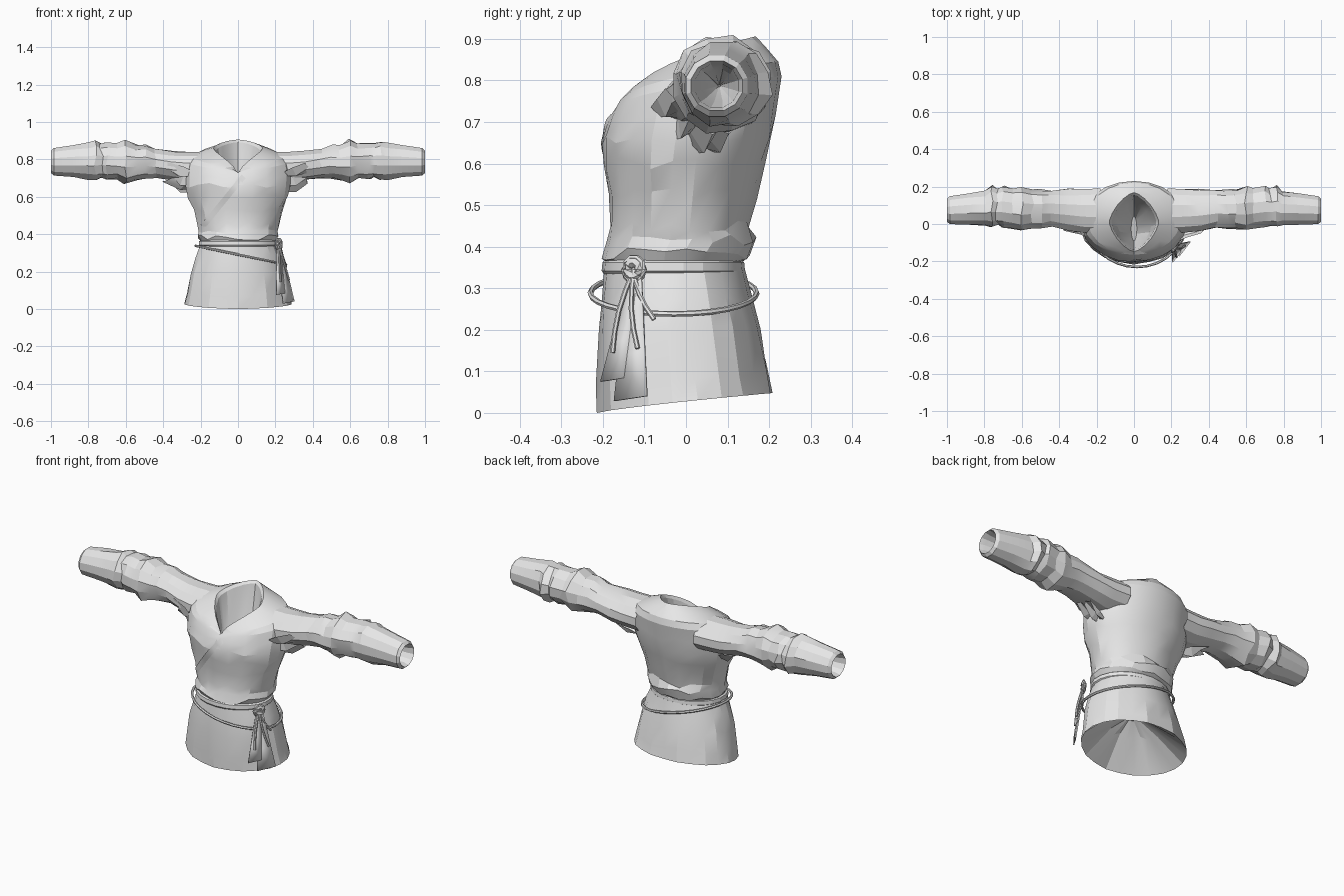
import bpy, bmesh, math, random
from mathutils import Vector
from mathutils.bvhtree import BVHTree

random.seed(4)
cube = bpy.data.objects.get("Cube")
if cube:
    bpy.data.objects.remove(cube)

cloth = bpy.data.materials.new("grey cloth")
cloth.use_nodes = True
GREY = (0.8, 0.8, 0.8, 1)
cloth.diffuse_color = GREY
cloth.node_tree.nodes["Principled BSDF"].inputs["Base Color"].default_value = GREY


def build(name, verts, faces, angle=18):
    """Make a shaded mesh object from points and faces."""
    mesh = bpy.data.meshes.new(name)
    mesh.from_pydata([tuple(v) for v in verts], [], faces)
    bm = bmesh.new()
    bm.from_mesh(mesh)
    bmesh.ops.recalc_face_normals(bm, faces=bm.faces)
    bm.to_mesh(mesh)
    bm.free()
    obj = bpy.data.objects.new(name, mesh)
    bpy.context.collection.objects.link(obj)
    mesh.materials.append(cloth)
    bpy.ops.object.select_all(action="DESELECT")
    obj.select_set(True)
    bpy.context.view_layer.objects.active = obj
    bpy.ops.object.shade_smooth_by_angle(angle=math.radians(angle))
    return obj


def loft(name, rings, closed=False, cap_first=False, cap_last=False, angle=18):
    """Skin a list of equal rings of points."""
    n, count = len(rings[0]), len(rings)
    verts = [p for ring in rings for p in ring]
    faces = []
    for i in range(count if closed else count - 1):
        a, b = i * n, (i + 1) % count * n
        faces += [(a + j, a + (j + 1) % n, b + (j + 1) % n, b + j) for j in range(n)]
    if cap_first:
        faces.append(tuple(range(n)))
    if cap_last:
        faces.append(tuple(range((count - 1) * n, count * n)))
    return build(name, verts, faces, angle)


def strip(name, left, right):
    """Ribbon between two rows of points."""
    n = len(left)
    return build(name, left + right, [(i, i + 1, n + i + 1, n + i) for i in range(n - 1)])


def body_ring(hx, front, back, zf, zb, power=1, jitter=0.0, fold=0.0, pinch=1.0, n=22):
    """Oval ring tilted from height zf to zb; pinch above 1 turns it into a diamond."""
    pts = []
    for j in range(n):
        a = math.tau * j / n
        s, c = (math.copysign(abs(f) ** pinch, f) for f in (math.sin(a), math.cos(a)))
        k = 1 + fold * math.cos(j * math.pi) * abs(c) + random.uniform(-jitter, jitter)
        y = (front + back) / 2 - (back - front) / 2 * c * k
        z = zf + (zb - zf) * ((1 - c) / 2) ** power
        if jitter:
            z += random.uniform(-0.015, 0.015)
        pts.append(Vector((hx * s * k, y, z)))
    return pts


def rope(name, path, radius, closed=False, sides=6):
    """Tube along a path of points."""
    path = [Vector(p) for p in path]
    rings = []
    for i, p in enumerate(path):
        if closed:
            d = path[(i + 1) % len(path)] - path[i - 1]
        else:
            d = path[min(i + 1, len(path) - 1)] - path[max(i - 1, 0)]
        d.normalize()
        u = d.cross(Vector((0.3, 0.2, 1)) if abs(d.z) < 0.9 else Vector((1, 0, 0))).normalized()
        v = d.cross(u)
        rings.append([p + radius * (u * math.cos(math.tau * k / sides) + v * math.sin(math.tau * k / sides))
                      for k in range(sides)])
    return loft(name, rings, closed, not closed, not closed, 40)


# Flared skirt with a gathered lining underneath
loft("skirt", [
    body_ring(0.03, -0.04, 0.02, 0.2, 0.2),
    body_ring(0.13, -0.1, 0.09, 0.145, 0.145, 1, 0.1),
    body_ring(0.289, -0.213, 0.21, 0.0, 0.048, 0.8, 0, 0.008),
    body_ring(0.275, -0.214, 0.199, 0.075, 0.105, 1, 0.012, 0.02),
    body_ring(0.253, -0.211, 0.178, 0.19, 0.2, 1, 0.014),
    body_ring(0.228, -0.204, 0.157, 0.28, 0.28, 1, 0.01),
    body_ring(0.203, -0.197, 0.142, 0.345, 0.345),
], cap_first=True, cap_last=True)

# Belt band
loft("belt", [
    body_ring(0.2, -0.195, 0.135, 0.368, 0.368),
    body_ring(0.21, -0.201, 0.14, 0.362, 0.362),
    body_ring(0.212, -0.203, 0.142, 0.342, 0.342),
    body_ring(0.198, -0.195, 0.135, 0.33, 0.33),
])

# Wrapped upper body with a diamond neckline folding down inside
torso = loft("torso", [
    body_ring(0.2, -0.193, 0.136, 0.364, 0.364),
    body_ring(0.217, -0.203, 0.153, 0.382, 0.38, 1, 0.006),
    body_ring(0.212, -0.19, 0.168, 0.41, 0.418, 1, 0.012),
    body_ring(0.218, -0.183, 0.152, 0.45, 0.45, 1, 0.018),
    body_ring(0.24, -0.187, 0.168, 0.525, 0.525, 1, 0.018),
    body_ring(0.266, -0.197, 0.19, 0.6, 0.6, 1, 0.018),
    body_ring(0.283, -0.202, 0.206, 0.66, 0.66, 1, 0.014),
    body_ring(0.284, -0.188, 0.217, 0.705, 0.73, 0.6, 0.012),
    body_ring(0.278, -0.174, 0.23, 0.72, 0.81, 0.4),
    body_ring(0.25, -0.165, 0.222, 0.73, 0.845, 0.4),
    body_ring(0.19, -0.158, 0.192, 0.725, 0.88, 0.4, 0, 0, 1.15),
    body_ring(0.132, -0.148, 0.168, 0.722, 0.906, 0.42, 0, 0, 1.35),
    body_ring(0.12, -0.138, 0.155, 0.7, 0.892, 0.42, 0, 0, 1.35),
    body_ring(0.09, -0.13, 0.12, 0.63, 0.72, 1, 0.08, 0, 1.4),
    body_ring(0.015, -0.09, 0.04, 0.52, 0.56),
], cap_last=True)

# Overlapping front edge, laid on the chest
tree = BVHTree.FromPolygons([v.co for v in torso.data.vertices],
                            [tuple(p.vertices) for p in torso.data.polygons])


def on_chest(x, z, lift):
    hit = tree.ray_cast(Vector((x, -1, z)), Vector((0, 1, 0)))[0]
    return Vector((x, (hit.y if hit else -0.18) - lift, z))


def lapel(name, start, end, width):
    line = [(start[0] + (end[0] - start[0]) * i / 20, start[1] + (end[1] - start[1]) * i / 20)
            for i in range(21)]
    strip(name, [on_chest(x, z, 0.006) for x, z in line],
          [on_chest(x + width * 0.7, z - width * 0.7, 0.001) for x, z in line])


lapel("front_overlap", (0.02, 0.72), (-0.2, 0.45), 0.03)
build("neck_fold", [on_chest(-0.025, 0.66, 0.004), on_chest(0.03, 0.665, 0.003),
                    on_chest(0.0, 0.71, 0.006)], [(0, 1, 2)])

# Sleeves: distance out, centre y, centre z, half depth, half height
SLEEVE = [
    (0.18, 0.07, 0.758, 0.125, 0.086), (0.27, 0.07, 0.758, 0.12, 0.085),
    (0.35, 0.075, 0.765, 0.112, 0.08), (0.44, 0.083, 0.778, 0.1, 0.08),
    (0.5, 0.08, 0.788, 0.103, 0.09), (0.545, 0.08, 0.785, 0.107, 0.096),
    (0.6, 0.08, 0.788, 0.12, 0.118), (0.645, 0.085, 0.79, 0.108, 0.094),
    (0.7, 0.092, 0.794, 0.112, 0.1), (0.73, 0.09, 0.794, 0.1, 0.094),
    (0.76, 0.095, 0.794, 0.112, 0.106), (0.79, 0.083, 0.792, 0.094, 0.1),
    (0.88, 0.08, 0.791, 0.087, 0.088), (0.985, 0.074, 0.787, 0.077, 0.076),
    (1.0, 0.074, 0.787, 0.064, 0.062), (0.97, 0.074, 0.787, 0.054, 0.054),
    (0.82, 0.078, 0.787, 0.04, 0.04), (0.72, 0.08, 0.787, 0.003, 0.003),
]
for side, label in ((1, "left"), (-1, "right")):
    rings = []
    for x, yc, zc, ry, rz in SLEEVE:
        ring = []
        wobble = 0.07 if 0.3 < x < 0.8 else 0.0
        for j in range(12):
            a = math.tau * (j + 0.5) / 12
            k = 1 + random.uniform(-wobble, wobble)
            shift = random.uniform(-0.15, 0.15) * wobble
            ring.append(Vector((side * (x + shift), yc + ry * k * math.cos(a), zc + rz * k * math.sin(a))))
        rings.append(ring)
    loft(label + "_sleeve", rings, cap_last=True)

    # Crumpled cloth around the armpit, from the chest to below the arm
    inner, middle, outer = [], [], []
    for i in range(9):
        t, odd = i / 8, i % 2
        y = -0.08 + 0.16 * t + random.uniform(-0.01, 0.01)
        z = 0.75 - 0.1 * math.sin(t * 2) + random.uniform(-0.012, 0.012)
        inner.append(Vector((side * 0.25, y, z - 0.02)))
        middle.append(Vector((side * (0.29 + 0.02 * odd), y + 0.015, z - 0.02 * odd)))
        outer.append(Vector((side * (0.34 + random.uniform(0, 0.07)), y + 0.035, z + 0.025)))
    strip(label + "_armpit_folds", inner, middle)
    strip(label + "_underarm_folds", middle, outer)

# Cord slung around the hips, lower on the left side
cord = []
for i in range(28):
    a = math.tau * i / 28
    x, y = 0.015 + 0.242 * math.sin(a), -0.03 - 0.2 * math.cos(a)
    cord.append((x, y, 0.288 - 0.05 * math.sin(a)))
rope("hip_cord", cord, 0.007, True)

# Knot, loop and hanging tails
KNOT = Vector((0.218, -0.125, 0.345))
for name, r, tube in (("knot", 0.018, 0.013), ("knot_loop", 0.03, 0.007)):
    ring = [KNOT + Vector((r * 0.5 * math.cos(a), r * 0.8 * math.cos(a), r * math.sin(a)))
            for a in (math.tau * i / 10 for i in range(10))]
    rope(name, ring, tube, True)
for i, (dx, dy, length) in enumerate([(0.04, 0.05, 0.12), (0.01, -0.05, 0.2), (0.055, 0.01, 0.19)]):
    rope("cord_tail_%d" % (i + 1),
         [KNOT + Vector((dx * t, dy * t - 0.012 * math.sin(t * 3), -length * t))
          for t in (0, 0.25, 0.5, 0.75, 1)], 0.006)

# Hanging sash ends
for i, (x, y, w, low) in enumerate([(0.273, -0.135, 0.075, 0.035), (0.23, -0.178, 0.055, 0.08)]):
    rows = [(t, KNOT.lerp(Vector((x, y, low)), t)) for t in (0, 0.3, 0.65, 1)]
    half = [Vector((0.5, 0.65, 0.1)) * w * (0.3 + 0.5 * t) for t, p in rows]
    sash = strip("sash_end_%d" % (i + 1), [p - h for (t, p), h in zip(rows, half)],
                 [p + h for (t, p), h in zip(rows, half)])
    sash.modifiers.new("thickness", "SOLIDIFY").thickness = 0.006
